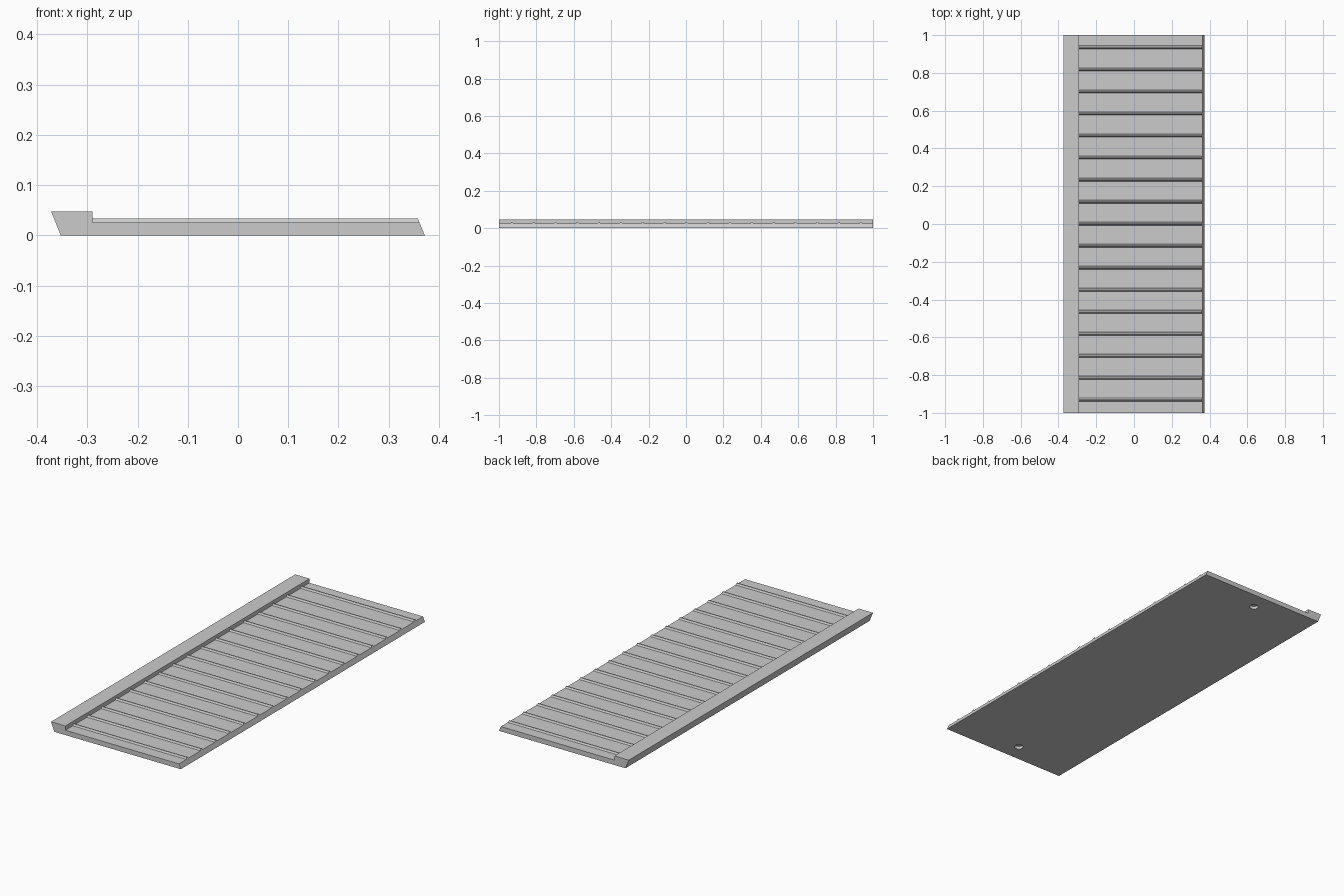
import bpy
import bmesh

cube = bpy.data.objects.get("Cube")
if cube:
    bpy.data.objects.remove(cube, do_unlink=True)

grey = bpy.data.materials.new("plain grey")
grey.use_nodes = True
grey.diffuse_color = (0.6, 0.6, 0.6, 1)
grey.node_tree.nodes["Principled BSDF"].inputs["Base Color"].default_value = grey.diffuse_color

DECK = 0.025          # top of the deck
RIB_TOP = 0.033       # top of the cross ribs
LIP_TOP = 0.047       # top of the raised side lip
LIP_X = -0.29         # inner face of the lip
HALF = 1.0            # half length


def edge_x(z):
    """Slanted outer side: x at a given height."""
    return 0.372 - 0.42 * z


def add_prism(name, start, end):
    """Closed solid between two matching outlines."""
    bm = bmesh.new()
    a = [bm.verts.new(p) for p in start]
    b = [bm.verts.new(p) for p in end]
    bm.faces.new(a)
    bm.faces.new(b[::-1])
    for i in range(len(a)):
        j = (i + 1) % len(a)
        bm.faces.new((a[j], a[i], b[i], b[j]))
    bmesh.ops.recalc_face_normals(bm, faces=bm.faces)
    mesh = bpy.data.meshes.new(name)
    bm.to_mesh(mesh)
    bm.free()
    obj = bpy.data.objects.new(name, mesh)
    mesh.materials.append(grey)
    bpy.context.collection.objects.link(obj)
    return obj


# Base slab with slanted sides and a raised lip along one edge
profile = [(-0.353, 0), (edge_x(0), 0), (edge_x(DECK), DECK),
           (LIP_X, DECK), (LIP_X, LIP_TOP), (-0.372, LIP_TOP)]
base = add_prism("base_panel",
                 [(x, -HALF, z) for x, z in profile],
                 [(x, HALF, z) for x, z in profile])

# Blind round holes in the underside
for side in (-1, 1):
    bpy.ops.mesh.primitive_cylinder_add(vertices=32, radius=0.021, depth=0.03,
                                        location=(-0.015, side * 0.907, 0))
    cutter = bpy.context.object
    cutter.name = "hole_cutter"
    cutter.data.materials.append(grey)
    cut = base.modifiers.new("hole", 'BOOLEAN')
    cut.operation = 'DIFFERENCE'
    cut.solver = 'EXACT'
    cut.object = cutter
    bpy.context.view_layer.objects.active = base
    bpy.ops.object.modifier_apply(modifier=cut.name)
    bpy.data.objects.remove(cutter, do_unlink=True)

# Evenly spaced cross ribs with bevelled flanks
COUNT = 17
PITCH = 0.1166
rib_profile = [(-0.009, DECK), (0.009, DECK), (0.003, RIB_TOP), (-0.003, RIB_TOP)]
for i in range(COUNT):
    y0 = (i - (COUNT - 1) / 2) * PITCH + 0.002
    add_prism(f"cross_rib_{i + 1}",
              [(LIP_X, y0 + y, z) for y, z in rib_profile],
              [(edge_x(z), y0 + y, z) for y, z in rib_profile])
